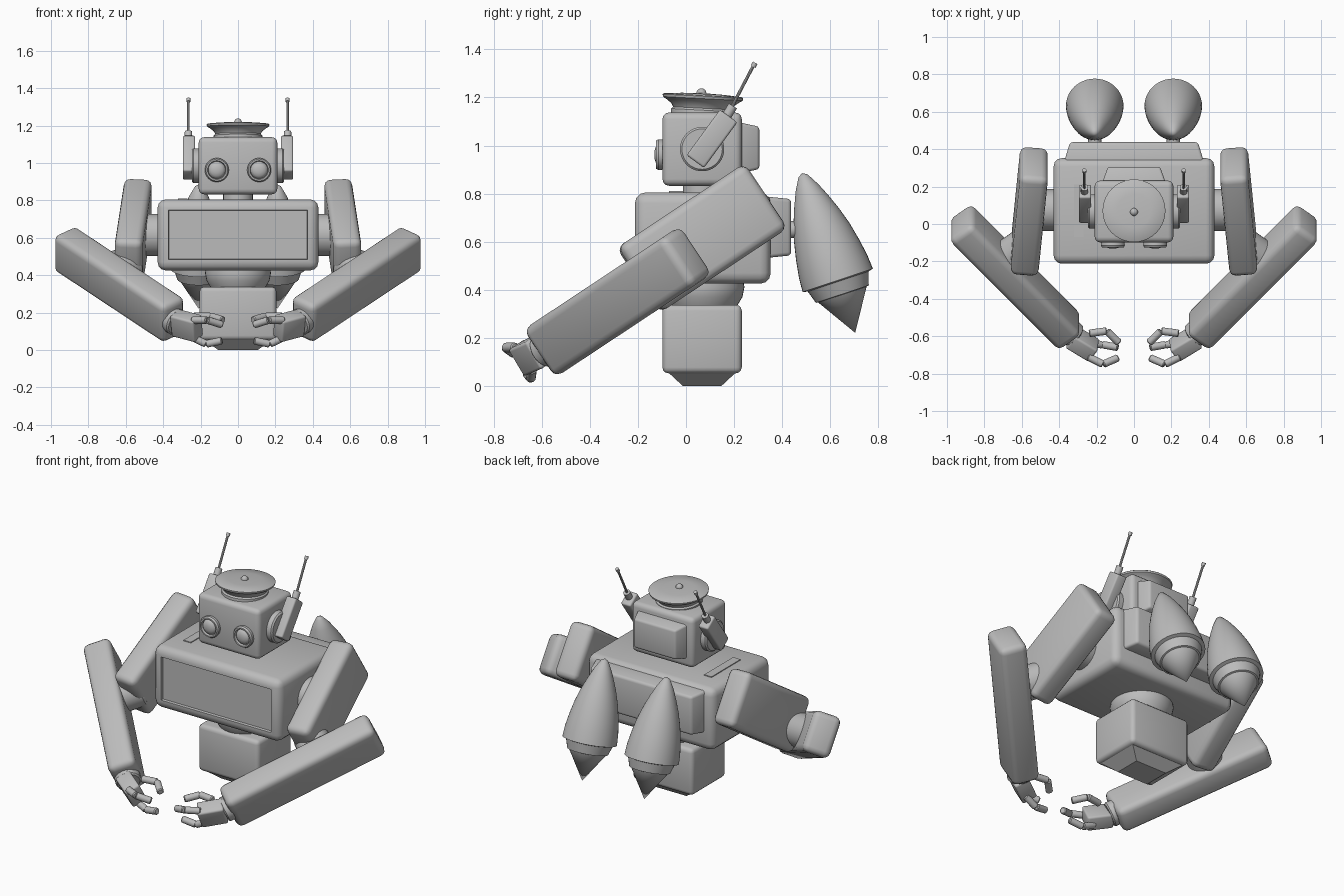
import bpy, bmesh, math
from mathutils import Matrix, Vector as V

if "Cube" in bpy.data.objects:
    bpy.data.objects.remove(bpy.data.objects["Cube"])

grey = bpy.data.materials.new("plain grey")
grey.diffuse_color = (0.5, 0.5, 0.5, 1)
grey.use_nodes = True
grey.node_tree.nodes["Principled BSDF"].inputs["Base Color"].default_value = grey.diffuse_color


def finish(name, bm, mirror=False, angle=35):
    bmesh.ops.recalc_face_normals(bm, faces=bm.faces)
    me = bpy.data.meshes.new(name)
    bm.to_mesh(me)
    bm.free()
    me.materials.append(grey)
    ob = bpy.data.objects.new(name, me)
    bpy.context.collection.objects.link(ob)
    bpy.ops.object.select_all(action='DESELECT')
    ob.select_set(True)
    bpy.context.view_layer.objects.active = ob
    bpy.ops.object.shade_smooth_by_angle(angle=math.radians(angle))
    if mirror:
        ob.modifiers.new("mirror", 'MIRROR')
    return ob


def frame(x, y, z, origin):
    """World matrix from three axes and an origin."""
    m = Matrix((V(x).normalized(), V(y).normalized(), V(z).normalized())).transposed().to_4x4()
    m.translation = origin
    return m


def along(a, b):
    """Matrix with its z axis running from a to b."""
    m = (V(b) - V(a)).to_track_quat('Z', 'Y').to_matrix().to_4x4()
    m.translation = a
    return m


def box_bm(size, bevel=0.0, taper=None, segs=3):
    """Box; taper = (axis, sign, scale) narrows one end."""
    bm = bmesh.new()
    bmesh.ops.create_cube(bm, size=1)
    for v in bm.verts:
        if taper and v.co[taper[0]] * taper[1] > 0:
            for i in range(3):
                if i != taper[0]:
                    v.co[i] *= taper[2]
        v.co = V(v.co[i] * size[i] for i in range(3))
    if bevel:
        bmesh.ops.bevel(bm, geom=bm.edges[:], offset=bevel, segments=segs,
                        profile=0.5, affect='EDGES')
    return bm


def box(name, mat, size, bevel=0.0, mirror=False, taper=None):
    bm = box_bm(size, bevel, taper)
    bm.transform(mat if isinstance(mat, Matrix) else Matrix.Translation(mat))
    return finish(name, bm, mirror)


def lathe(name, pts, mat, mirror=False, steps=40, angle=35):
    """Spin (radius, height) points about the z axis of mat."""
    bm = bmesh.new()
    vs = [bm.verts.new((r, 0, h)) for r, h in pts]
    es = [bm.edges.new(p) for p in zip(vs, vs[1:])]
    bmesh.ops.spin(bm, geom=vs + es, cent=(0, 0, 0), axis=(0, 0, 1),
                   angle=math.tau, steps=steps)
    bmesh.ops.remove_doubles(bm, verts=bm.verts, dist=1e-4)
    bm.transform(mat)
    return finish(name, bm, mirror, angle)


def rod(name, a, b, r, mirror=False, bev=0.0, steps=24):
    h = (V(b) - V(a)).length
    pts = [(0, 0), (r - bev, 0), (r, bev), (r, h - bev), (r - bev, h), (0, h)]
    if not bev:
        pts = [(0, 0), (r, 0), (r, h), (0, h)]
    return lathe(name, pts, along(a, b), mirror, steps)


CY = 0.067  # depth of the body axis

# pelvis with tapered keel, and ball waist
box("pelvis", (0, CY, 0.195), (0.41, 0.33, 0.285), 0.025)
box("pelvis_keel", (0, CY, 0.03), (0.38, 0.29, 0.06), 0, taper=(2, -1, 0.5 / 0.9))
lathe("waist_ball", [(0.13, 0.3), (0.15, 0.34), (0.168, 0.37), (0.176, 0.41), (0.17, 0.45)],
      Matrix.Translation((0, CY, 0)))

# torso with a recessed front screen
bm = box_bm((0.86, 0.565, 0.38), 0.045)
bm.normal_update()
screen = min(bm.faces, key=lambda f: f.calc_center_median().y - f.calc_area())
bmesh.ops.inset_region(bm, faces=[screen], thickness=0.018, depth=0)
bmesh.ops.inset_region(bm, faces=[screen], thickness=0.004, depth=-0.015)
bm.transform(Matrix.Translation((0, 0.07, 0.615)))
finish("torso", bm)
box("torso_back", (0, 0.375, 0.66), (0.76, 0.125, 0.26), 0.015, taper=(1, 1, 0.9))
box("top_plate", (-0.295, 0.07, 0.806), (0.05, 0.28, 0.008))

# neck and head
rod("neck", (0, CY, 0.78), (0, CY, 0.85), 0.08)
box("head", (0, CY, 0.985), (0.42, 0.33, 0.305), 0.028)
box("head_back", (0, 0.255, 0.99), (0.35, 0.1, 0.22), 0.012, taper=(1, 1, 0.8))

# dish hat with knob
tilt = Matrix.Translation((0, CY, 1.135)) @ Matrix.Rotation(math.radians(-3), 4, 'X')
lathe("hat", [(0, -0.01), (0.13, -0.01), (0.13, 0.012), (0.122, 0.02), (0.13, 0.035), (0.15, 0.05),
              (0.166, 0.06), (0.168, 0.07), (0.163, 0.074), (0.09, 0.08), (0, 0.083)], tilt)
ball = [(0.021 * math.sin(i * math.pi / 8), -0.021 * math.cos(i * math.pi / 8)) for i in range(9)]
lathe("hat_knob", ball, Matrix.Translation((0, 0.064, 1.217)), steps=20)

# eyes: rim and domed lens
eye = along((0.113, -0.09, 0.962), (0.113, -0.2, 0.962))
lathe("eye_rim", [(0.062, 0), (0.064, 0.025), (0.058, 0.035), (0.05, 0.035), (0.046, 0.022)], eye, True)
lathe("eye_lens", [(0.047, 0.015), (0.044, 0.026), (0.032, 0.036), (0.016, 0.041), (0, 0.042)], eye, True)

# ears and aerials
rod("ear", (0.2, CY, 0.985), (0.247, CY, 0.985), 0.092, True, 0.008, 40)
up = V((0, 0.59, 0.807))
ac = V((0.262, 0.108, 1.028))
box("aerial_base", frame((1, 0, 0), up.cross(V((1, 0, 0))), up, ac), (0.066, 0.09, 0.235), 0.01, True)
rod("aerial_collar", (0.265, 0.165, 1.115), (0.265, 0.195, 1.165), 0.02, True)
rod("aerial_rod", (0.265, 0.185, 1.15), (0.265, 0.282, 1.335), 0.007, True, steps=10)
rod("aerial_tip", (0.265, 0.279, 1.328), (0.265, 0.288, 1.344), 0.011, True, steps=12)

# arms: both segments share the same pitch
p = math.radians(33.5)
fwd = V((0, -math.cos(p), -math.sin(p)))
hgt = V((0, -math.sin(p), math.cos(p)))
side = V((1, 0, 0))
rod("shoulder", (0.38, 0.075, 0.615), (0.51, 0.075, 0.615), 0.112, True, 0.015, 40)
s = 0.085
d1, n1 = fwd + side * s, side - fwd * s
box("upper_arm", frame(n1, d1, hgt, (0.56, CY, 0.615)), (0.15, 0.635, 0.325), 0.035, True)

d2 = fwd * 0.768 - side * 0.64
n2 = side * 0.768 + fwd * 0.64
elbow = V((0.93, 0.01, 0.545))
box("forearm", frame(n2, d2, hgt, elbow + d2 * 0.46), (0.16, 0.92, 0.24), 0.035, True)
joint = elbow + d2 * 0.34
rod("elbow_joint", joint - n2 * 0.19, joint, 0.1, True, 0.01, 32)

# hands: wrist, palm, three bent fingers
wrist = elbow + d2 * 0.9
rod("wrist", wrist, wrist + d2 * 0.05, 0.072, True, 0.008)
pd = V((-0.83, -0.5, -0.22)).normalized()
pn = pd.cross(hgt).normalized()
box("palm", frame(pn, pd, pn.cross(pd), V((0.275, -0.64, 0.13))), (0.09, 0.15, 0.13), 0.012, True)
fingers = {
    "back_finger": [(0.24, -0.585, 0.18), (0.145, -0.572, 0.18), (0.08, -0.635, 0.16)],
    "front_finger": [(0.245, -0.71, 0.16), (0.165, -0.75, 0.16), (0.085, -0.715, 0.135)],
    "thumb": [(0.25, -0.64, 0.07), (0.17, -0.645, 0.032), (0.085, -0.66, 0.05)],
}
for name, path in fingers.items():
    for i, (a, b) in enumerate(zip(path, path[1:])):
        rod(f"{name}_{i + 1}", a, b, 0.02, True, 0.005, 12)

# back rockets and their struts
nose, tail = V((0.21, 0.483, 0.885)), V((0.21, 0.704, 0.22))
lathe("rocket", [(0, 0), (0.02, 0.012), (0.05, 0.065), (0.076, 0.125), (0.099, 0.185), (0.122, 0.26),
                 (0.139, 0.34), (0.15, 0.41), (0.154, 0.47), (0.133, 0.475), (0.116, 0.53),
                 (0.106, 0.532), (0, 0.7)], along(nose, tail), True, 40, 30)
rod("rocket_strut", (0.21, 0.4, 0.65), (0.21, 0.55, 0.65), 0.035, True)
